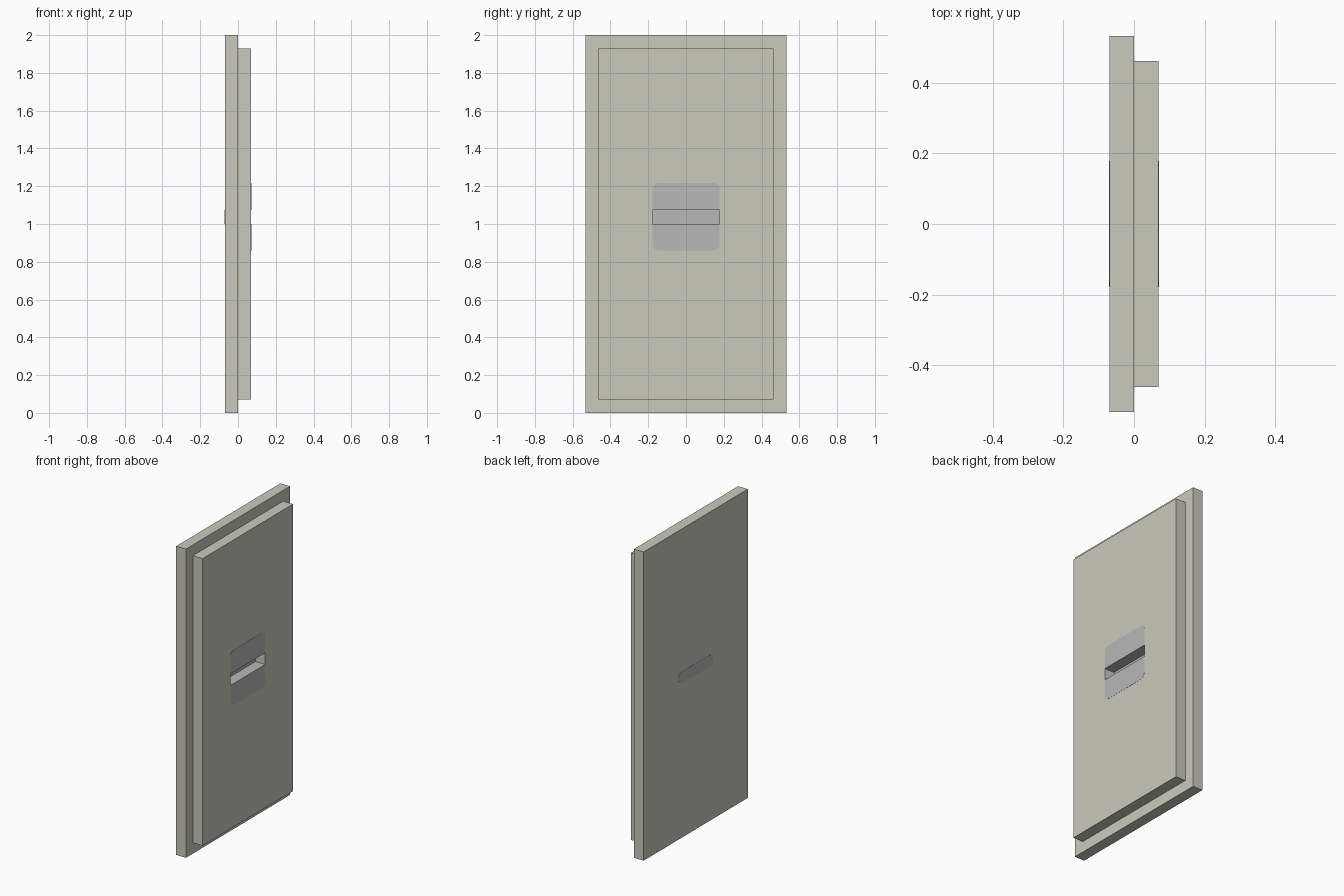
import bpy, bmesh, math

if "Cube" in bpy.data.objects:
    bpy.data.objects.remove(bpy.data.objects["Cube"])

T = 0.07                      # thickness of each layer
SLOT_Y, SLOT_Z0, SLOT_Z1 = 0.178, 1.0, 1.075


def srgb(*c):
    lin = [v / 255 for v in c]
    return [v / 12.92 if v <= 0.04045 else ((v + 0.055) / 1.055) ** 2.4 for v in lin] + [1]


def material(name, *rgb):
    m = bpy.data.materials.new(name)
    m.diffuse_color = srgb(*rgb)
    m.use_nodes = True
    m.node_tree.nodes["Principled BSDF"].inputs["Base Color"].default_value = m.diffuse_color
    return m


BEIGE = material("beige", 202, 202, 188)
GREY = material("grey", 184, 184, 184)


def prism(name, outline, x0, x1, *mats):
    """Extrude a (y, z) outline from x0 to x1."""
    bm = bmesh.new()
    face = bm.faces.new([bm.verts.new((x0, y, z)) for y, z in outline])
    new = bmesh.ops.extrude_face_region(bm, geom=[face])["geom"]
    bmesh.ops.translate(bm, vec=(x1 - x0, 0, 0),
                        verts=[v for v in new if isinstance(v, bmesh.types.BMVert)])
    bmesh.ops.recalc_face_normals(bm, faces=bm.faces)
    me = bpy.data.meshes.new(name)
    bm.to_mesh(me)
    bm.free()
    for m in mats:
        me.materials.append(m)
    ob = bpy.data.objects.new(name, me)
    bpy.context.collection.objects.link(ob)
    return ob


def rounded(hy, z0, z1, r_bottom, r_top, n=6):
    """Rectangle outline with rounded bottom and/or top corners."""
    pts = []
    for sy, sz, start in ((1, 0, 270), (1, 1, 0), (-1, 1, 90), (-1, 0, 180)):
        r = r_top if sz else r_bottom
        cy, cz = sy * (hy - r), (z1 - r if sz else z0 + r)
        for i in range(n + 1 if r else 1):
            a = math.radians(start + 90 * i / n)
            pts.append((cy + r * math.cos(a), cz + r * math.sin(a)))
    return pts


# Large slab and the smaller raised panel on it
prism("back_slab", rounded(0.533, 0, 2, 0, 0), -T, 0, BEIGE)
panel = prism("front_panel", rounded(0.4625, T, 2 - T, 0, 0), 0, T, BEIGE, GREY)

# Handle slot cut through the panel
cutter = prism("slot_cutter", rounded(SLOT_Y, SLOT_Z0, SLOT_Z1, 0, 0), -0.05, T + 0.05, BEIGE)
mod = panel.modifiers.new("slot", "BOOLEAN")
mod.operation, mod.solver, mod.object = "DIFFERENCE", "EXACT", cutter
bpy.context.view_layer.objects.active = panel
panel.select_set(True)
bpy.ops.object.modifier_apply(modifier="slot")
bpy.data.objects.remove(cutter)

# Slot floor and ceiling are grey
for p in panel.data.polygons:
    inside = abs(p.center.y) < SLOT_Y and 0.9 < p.center.z < 1.2
    p.material_index = int(inside and abs(p.normal.z) > 0.9)

# Thin grey plates: around the slot, inside it, and on the back
E = 0.001
prism("plate_above_slot", rounded(SLOT_Y, SLOT_Z1, 1.218, 0, 0.035), T - E, T + E, GREY)
prism("plate_below_slot", rounded(SLOT_Y, 0.86, SLOT_Z0, 0.035, 0), T - E, T + E, GREY)
prism("slot_back", rounded(SLOT_Y, SLOT_Z0, SLOT_Z1, 0, 0), -E, E, GREY)
prism("back_mark", rounded(SLOT_Y, SLOT_Z0, SLOT_Z1, 0.035, 0.035), -T - E, -T + E, GREY)
